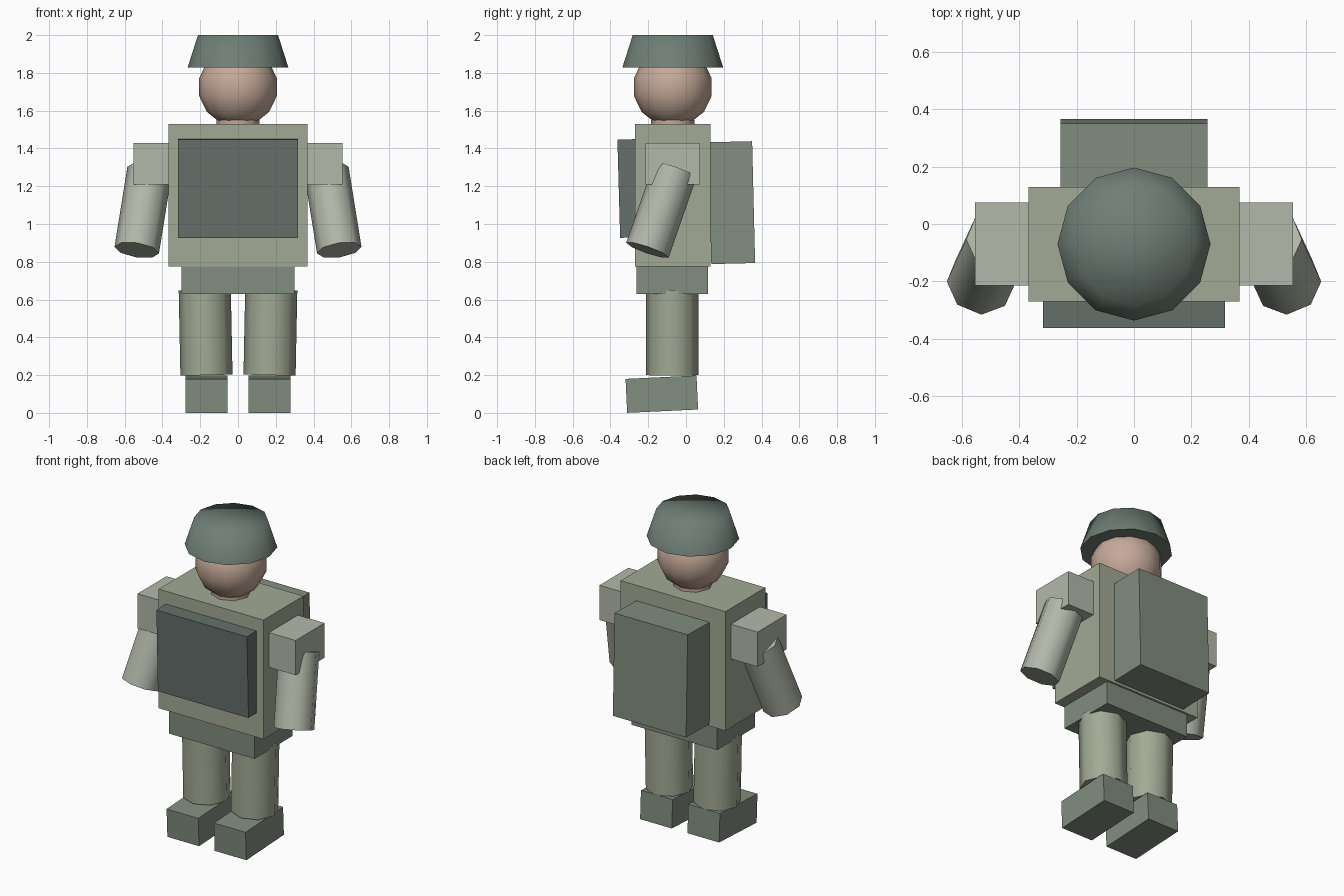
import bpy
from math import radians
from mathutils import Vector

if "Cube" in bpy.data.objects:
    bpy.data.objects.remove(bpy.data.objects["Cube"])


def material(name, rgb):
    m = bpy.data.materials.new(name)
    m.diffuse_color = (*rgb, 1)
    m.use_nodes = True
    m.node_tree.nodes["Principled BSDF"].inputs["Base Color"].default_value = m.diffuse_color
    return m


SAGE = material("sage", (0.36, 0.40, 0.30))
PALE = material("pale_sage", (0.45, 0.48, 0.40))
GREEN = material("olive_grey", (0.22, 0.27, 0.21))
DARK = material("dark_grey_green", (0.13, 0.16, 0.145))
HELMET = material("helmet_green", (0.16, 0.21, 0.18))
SKIN = material("skin", (0.56, 0.40, 0.32))


def finish(name, mat, smooth=None):
    o = bpy.context.object
    o.name = name
    o.data.materials.append(mat)
    if smooth:
        bpy.ops.object.shade_smooth_by_angle(angle=radians(smooth))
    return o


def box(name, centre, size, mat, tilt=0):
    bpy.ops.mesh.primitive_cube_add(size=1, location=centre, rotation=(radians(tilt), 0, 0))
    o = finish(name, mat)
    o.scale = size
    return o


def limb(name, bottom, top, radius, mat):
    a, b = Vector(bottom), Vector(top)
    d = b - a
    bpy.ops.mesh.primitive_cylinder_add(vertices=8, radius=radius, depth=d.length, location=(a + b) / 2)
    o = finish(name, mat, 50)
    o.rotation_mode = 'QUATERNION'
    o.rotation_quaternion = Vector((0, 0, 1)).rotation_difference(d)
    return o


# Body blocks
box("torso", (0, -0.07, 1.153), (0.735, 0.40, 0.755), SAGE)
box("hips", (0, -0.073, 0.705), (0.60, 0.38, 0.15), GREEN)
box("chest_plate", (0, -0.306, 1.188), (0.635, 0.10, 0.52), DARK, 1.6)
box("backpack", (0, 0.242, 1.113), (0.513, 0.232, 0.645), GREEN, 1.4)

# Arms and legs, both sides
for side, s in (("left", 1), ("right", -1)):
    box(side + "_shoulder", (s * 0.452, -0.07, 1.32), (0.205, 0.29, 0.22), PALE)
    limb(side + "_arm", (s * 0.536, -0.204, 0.862), (s * 0.468, -0.057, 1.285), 0.119, PALE)
    limb(side + "_leg", (s * 0.167, -0.073, 0.2), (s * 0.176, -0.073, 0.65), 0.138, SAGE)
    box(side + "_boot", (s * 0.166, -0.128, 0.099), (0.222, 0.376, 0.18), GREEN, 2.7)

# Neck, head and helmet
bpy.ops.mesh.primitive_cylinder_add(vertices=8, radius=0.115, depth=0.1, location=(0, -0.07, 1.5))
finish("neck", SKIN, 50)
bpy.ops.mesh.primitive_uv_sphere_add(segments=12, ring_count=7, radius=0.211, location=(0, -0.07, 1.725))
finish("head", SKIN, 60)
bpy.ops.mesh.primitive_cone_add(vertices=12, radius1=0.267, radius2=0.212, depth=0.172,
                                end_fill_type='TRIFAN', location=(0, -0.07, 1.914))
finish("helmet", HELMET, 90)
